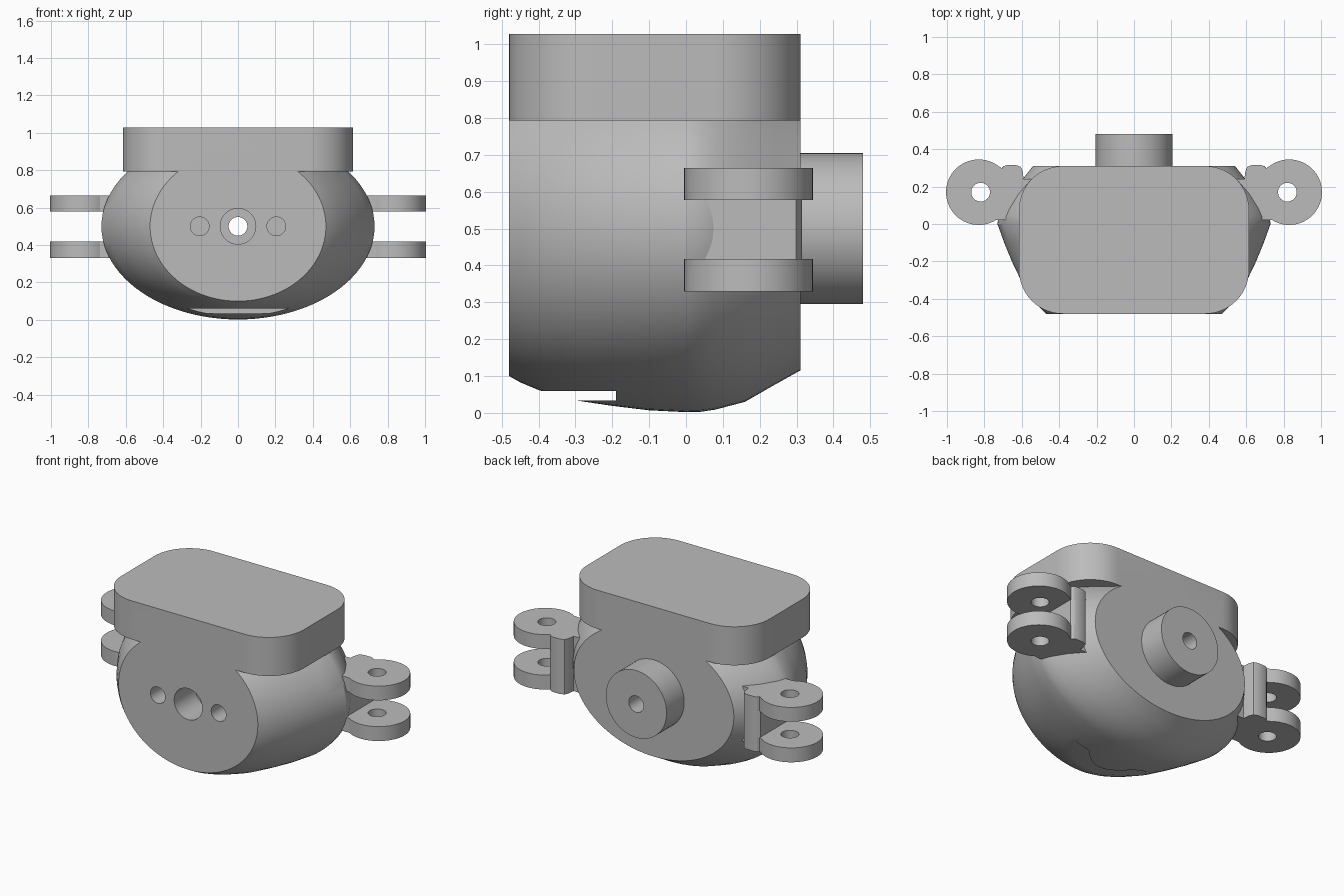
import bpy, bmesh, math
from mathutils import Matrix

cube = bpy.data.objects.get("Cube")
if cube:
    bpy.data.objects.remove(cube)

grey = bpy.data.materials.new("plain grey")
grey.use_nodes = True
COLOUR = (0.5, 0.5, 0.5, 1)
grey.diffuse_color = COLOUR
grey.node_tree.nodes["Principled BSDF"].inputs["Base Color"].default_value = COLOUR

FRONT, BACK, MID = -0.48, 0.31, 0.5


def finish(name, bm):
    bmesh.ops.recalc_face_normals(bm, faces=bm.faces)
    mesh = bpy.data.meshes.new(name)
    bm.to_mesh(mesh)
    bm.free()
    mesh.materials.append(grey)
    obj = bpy.data.objects.new(name, mesh)
    bpy.context.collection.objects.link(obj)
    return obj


def loft(name, rings):
    """Skin a list of equal-length closed rings and cap both ends."""
    bm = bmesh.new()
    rows = [[bm.verts.new(p) for p in ring] for ring in rings]
    for a, b in zip(rows, rows[1:]):
        for i in range(len(a)):
            j = (i + 1) % len(a)
            bm.faces.new((a[i], a[j], b[j], b[i]))
    bm.faces.new(rows[0])
    bm.faces.new(rows[-1])
    return finish(name, bm)


def prism(name, outline, z0, z1):
    return loft(name, [[(x, y, z) for x, y in outline] for z in (z0, z1)])


def cylinder(name, x, r, y0, y1):
    """Cylinder along y at mid height."""
    circle = [(x + r * math.cos(t), MID + r * math.sin(t))
              for t in (math.tau * i / 64 for i in range(64))]
    return loft(name, [[(px, y, pz) for px, pz in circle] for y in (y0, y1)])


def combine(obj, tool, operation):
    mod = obj.modifiers.new("combine", 'BOOLEAN')
    mod.operation, mod.solver, mod.object = operation, 'EXACT', tool
    with bpy.context.temp_override(object=obj, active_object=obj):
        bpy.ops.object.modifier_apply(modifier=mod.name)
    bpy.data.objects.remove(tool)


def arc(cx, cy, r, a0, a1, n):
    return [(cx + r * math.cos(math.radians(a0 + (a1 - a0) * i / n)),
             cy + r * math.sin(math.radians(a0 + (a1 - a0) * i / n)))
            for i in range(n + 1)]


# Bulging body: elliptical sections along y (y, half width, half height)
sections = [(FRONT, .47, .4), (-.45, .5, .417), (-.4, .54, .438), (-.3, .605, .466),
            (-.2, .653, .481), (-.1, .694, .493), (0, .73, .498), (.04, .725, .497),
            (.08, .708, .491), (.16, .66, .47), (.24, .595, .424), (BACK, .54, .385)]
body = loft("housing_body", [
    [(w * math.cos(t), y, MID + h * math.sin(t))
     for t in (math.tau * i / 96 for i in range(96))] for y, w, h in sections])

# Rounded slab on top
R, HW = 0.235, 0.615
slab = (arc(HW - R, BACK - R, R, 0, 90, 14) + arc(R - HW, BACK - R, R, 90, 180, 14)
        + arc(R - HW, FRONT + R, R, 180, 270, 14) + arc(HW - R, FRONT + R, R, 270, 360, 14))
combine(body, prism("top_slab", slab, 0.793, 1.028), 'UNION')

# Rear boss
combine(body, cylinder("rear_boss", 0, 0.205, 0.25, 0.48), 'UNION')

# Slot under the front lip
slot = [(-.8, -.6), (.8, -.6), (.8, -.19), (-.8, -.19)]
combine(body, prism("slot_cutter", slot, 0.033, 0.06), 'DIFFERENCE')

# Centre bore with counterbore and two side holes
for x, r, y1 in ((0, .095, -.28), (0, .05, .6), (.205, .05, -.28), (-.205, .05, -.28)):
    combine(body, cylinder("hole_cutter", x, r, -.6, y1), 'DIFFERENCE')

# Side hinge brackets: two rounded lugs joined by a web
lug = ([(.5, .02)] + arc(.83, .17, .175, -122, 128, 48)
       + [(.705, .298), (.695, .31), (.68, .315), (.63, .315), (.605, .305), (.595, .28),
          (.59, .24), (.5, .24)])
web = [(.5, .01), (.71, .01), (.71, .298), (.695, .31), (.68, .315), (.63, .315),
       (.605, .305), (.595, .28), (.59, .24), (.5, .24)]
parts = [body]
for side, s in (("left", 1), ("right", -1)):
    def plan(points):
        return [(s * x, y) for x, y in points]
    for level, z0, z1 in (("lower", .33, .418), ("upper", .578, .665)):
        part = prism(side + "_" + level + "_lug", plan(lug), z0, z1)
        pin = prism("pin_cutter", plan(arc(.82, .17, .05, 0, 352.5, 47)), z0 - .1, z1 + .1)
        combine(part, pin, 'DIFFERENCE')
        parts.append(part)
    parts.append(prism(side + "_bracket_web", plan(web), .418, .578))

# Smooth curved walls, keep edges sharp
bpy.ops.object.select_all(action='DESELECT')
for part in parts:
    part.select_set(True)
bpy.context.view_layer.objects.active = body
bpy.ops.object.shade_smooth_by_angle(angle=math.radians(25))
